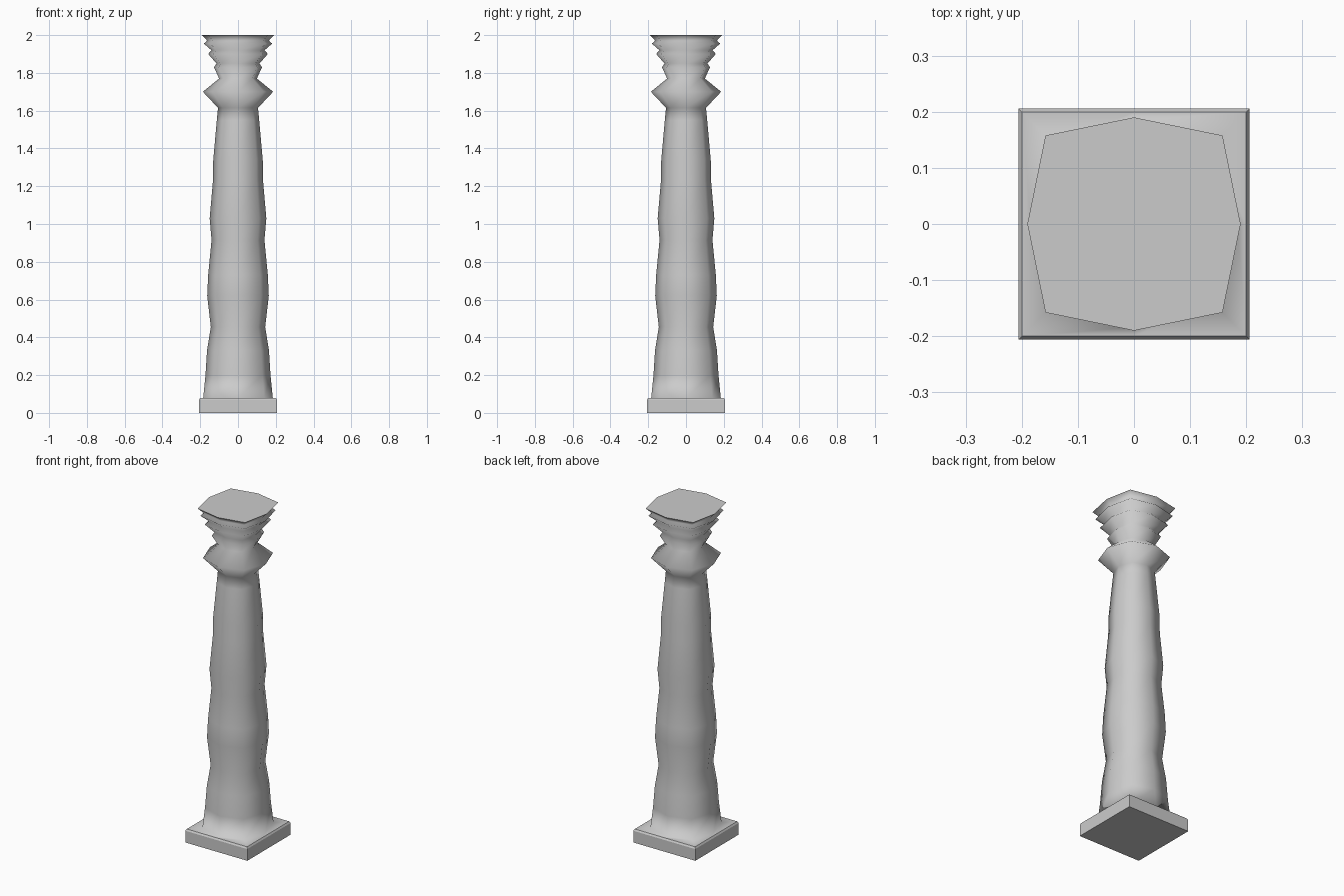
import bpy, bmesh, math

cube = bpy.data.objects.get("Cube")
if cube:
    bpy.data.objects.remove(cube, do_unlink=True)

stone = bpy.data.materials.new("grey_stone")
stone.use_nodes = True
stone.diffuse_color = (0.6, 0.6, 0.6, 1)
stone.node_tree.nodes["Principled BSDF"].inputs["Base Color"].default_value = (0.6, 0.6, 0.6, 1)

SQUARE = math.sqrt(2)

# Each level: height, half width, corner reach relative to half width
plinth = [(0, 0.206, SQUARE), (0.07, 0.206, SQUARE), (0.08, 0.2, SQUARE)]
shaft = [(0.08, 0.184, 1.07), (0.2, 0.172, 1.06), (0.33, 0.164, 1.05),
         (0.455, 0.144, 1.05), (0.62, 0.163, 1.05), (0.73, 0.158, 1.05),
         (0.915, 0.14, 1.05), (1.03, 0.15, 1.05), (1.235, 0.132, 1.05),
         (1.34, 0.131, 1.05), (1.55, 0.112, 1.05), (1.615, 0.106, 1.05)]
capital = [(1.7, 0.186, 1.04), (1.77, 0.1, 1.08), (1.83, 0.127, 1.14),
           (1.85, 0.114, 1.14), (1.9, 0.158, 1.16), (1.92, 0.141, 1.15),
           (1.955, 0.181, 1.15), (1.97, 0.163, 1.16), (2, 0.19, 1.174)]


def add_ring(bm, z, half, corner):
    ring = []
    for i in range(8):
        r = half * (corner if i % 2 else 1)
        a = i * math.pi / 4
        ring.append(bm.verts.new((r * math.cos(a), r * math.sin(a), z)))
    return ring


# Octagonal loft from the square plinth up to the capital
bm = bmesh.new()
rings = [add_ring(bm, *level) for level in plinth + shaft + capital]
for low, high in zip(rings, rings[1:]):
    for i in range(8):
        j = (i + 1) % 8
        bm.faces.new((low[i], low[j], high[j], high[i]))
bm.faces.new(rings[0][::-1])
bm.faces.new(rings[-1])
for face in bm.faces:
    face.smooth = True

# Crisp edges on the plinth and the top cap
for ring in rings[:3] + rings[-1:]:
    for i in range(8):
        bm.edges.get((ring[i], ring[(i + 1) % 8])).smooth = False
for low, high in zip(rings[:2], rings[1:3]):
    for i in range(1, 8, 2):
        bm.edges.get((low[i], high[i])).smooth = False

mesh = bpy.data.meshes.new("column")
bm.to_mesh(mesh)
bm.free()
mesh.materials.append(stone)
column = bpy.data.objects.new("column", mesh)
bpy.context.collection.objects.link(column)
